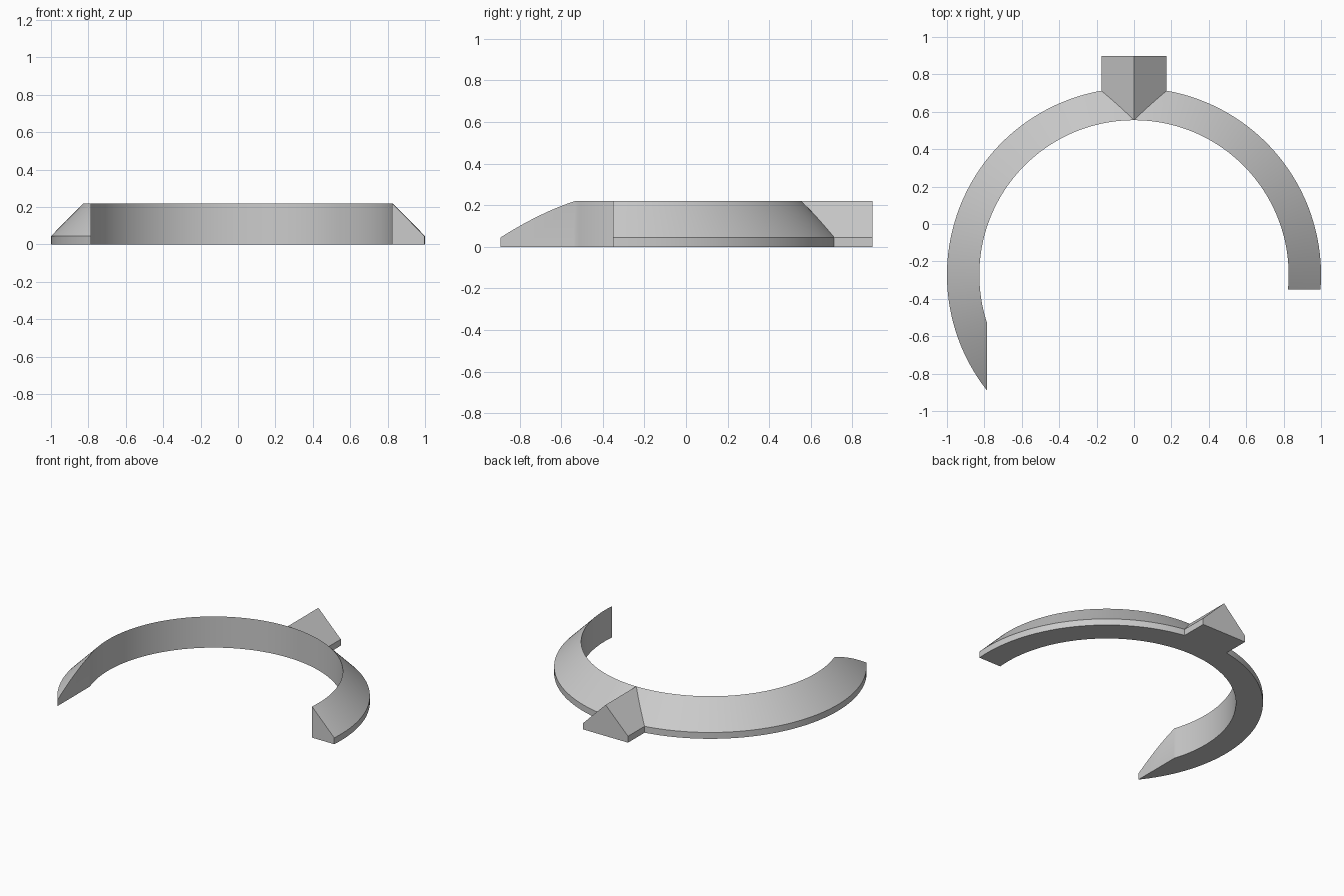
import bpy, bmesh, math
from mathutils import Vector

cube = bpy.data.objects.get("Cube")
if cube:
    bpy.data.objects.remove(cube, do_unlink=True)

CENTRE_Y = -0.272
INNER, OUTER = 0.827, 1.0
TOP, RIM = 0.22, 0.045
SEGMENTS = 120

grey = bpy.data.materials.new("plain grey")
grey.use_nodes = True
colour = (0.6, 0.6, 0.6, 1)
grey.diffuse_color = colour
grey.node_tree.nodes["Principled BSDF"].inputs["Base Color"].default_value = colour


def make_object(name, bm):
    bmesh.ops.recalc_face_normals(bm, faces=bm.faces)
    mesh = bpy.data.meshes.new(name)
    bm.to_mesh(mesh)
    bm.free()
    mesh.materials.append(grey)
    obj = bpy.data.objects.new(name, mesh)
    bpy.context.collection.objects.link(obj)
    return obj


def loft(bm, sections):
    """Skin a list of closed sections, leaving the ends open."""
    rings = [[bm.verts.new(p) for p in s] for s in sections]
    for a, b in zip(rings, rings[1:]):
        for i in range(len(a)):
            j = (i + 1) % len(a)
            bm.faces.new((a[i], a[j], b[j], b[i]))
    return rings


def trim(bm, side, point, normal):
    """Cut one front end of the arc with a plane, dropping what lies beyond it."""
    faces = []
    for f in bm.faces:
        c = f.calc_center_median()
        if c.x * side > 0 and c.y < CENTRE_Y:
            faces.append(f)
    edges = {e for f in faces for e in f.edges}
    verts = {v for f in faces for v in f.verts}
    bmesh.ops.bisect_plane(bm, geom=[*verts, *edges, *faces], dist=1e-6,
                           plane_co=point, plane_no=normal, clear_outer=True)


# Bevelled arc, swept around its centre
profile = [(INNER, 0), (INNER, TOP), (OUTER, RIM), (OUTER, 0)]
start, end = math.radians(-15), math.radians(225)
sections = []
for k in range(SEGMENTS + 1):
    a = start + (end - start) * k / SEGMENTS
    sections.append([Vector((r * math.cos(a), CENTRE_Y + r * math.sin(a), z))
                     for r, z in profile])
bm = bmesh.new()
loft(bm, sections)

# Square cut on the left end, lengthwise cut on the right end
trim(bm, 1, (0, -0.35, 0), (0, -1, 0))
trim(bm, -1, (-0.785, 0, 0), (1, 0, 0))
bmesh.ops.holes_fill(bm, edges=[e for e in bm.edges if e.is_boundary], sides=0)
arc = make_object("bevelled_arc", bm)

# Ridged spur at the back
half = 0.175
outline = [(-half, 0), (half, 0), (half, RIM), (0, TOP), (-half, RIM)]
bm = bmesh.new()
for ring in loft(bm, [[(x, y, z) for x, z in outline] for y in (0.556, 0.897)]):
    bm.faces.new(ring)
spur = make_object("ridged_spur", bm)

# Fuse the spur into the arc
union = arc.modifiers.new("fuse spur", 'BOOLEAN')
union.operation = 'UNION'
union.solver = 'EXACT'
union.object = spur
bpy.context.view_layer.objects.active = arc
arc.select_set(True)
bpy.ops.object.modifier_apply(modifier=union.name)
bpy.data.objects.remove(spur, do_unlink=True)
arc.name = "bevelled_arc_with_spur"

bpy.ops.object.shade_smooth_by_angle(angle=math.radians(25))
